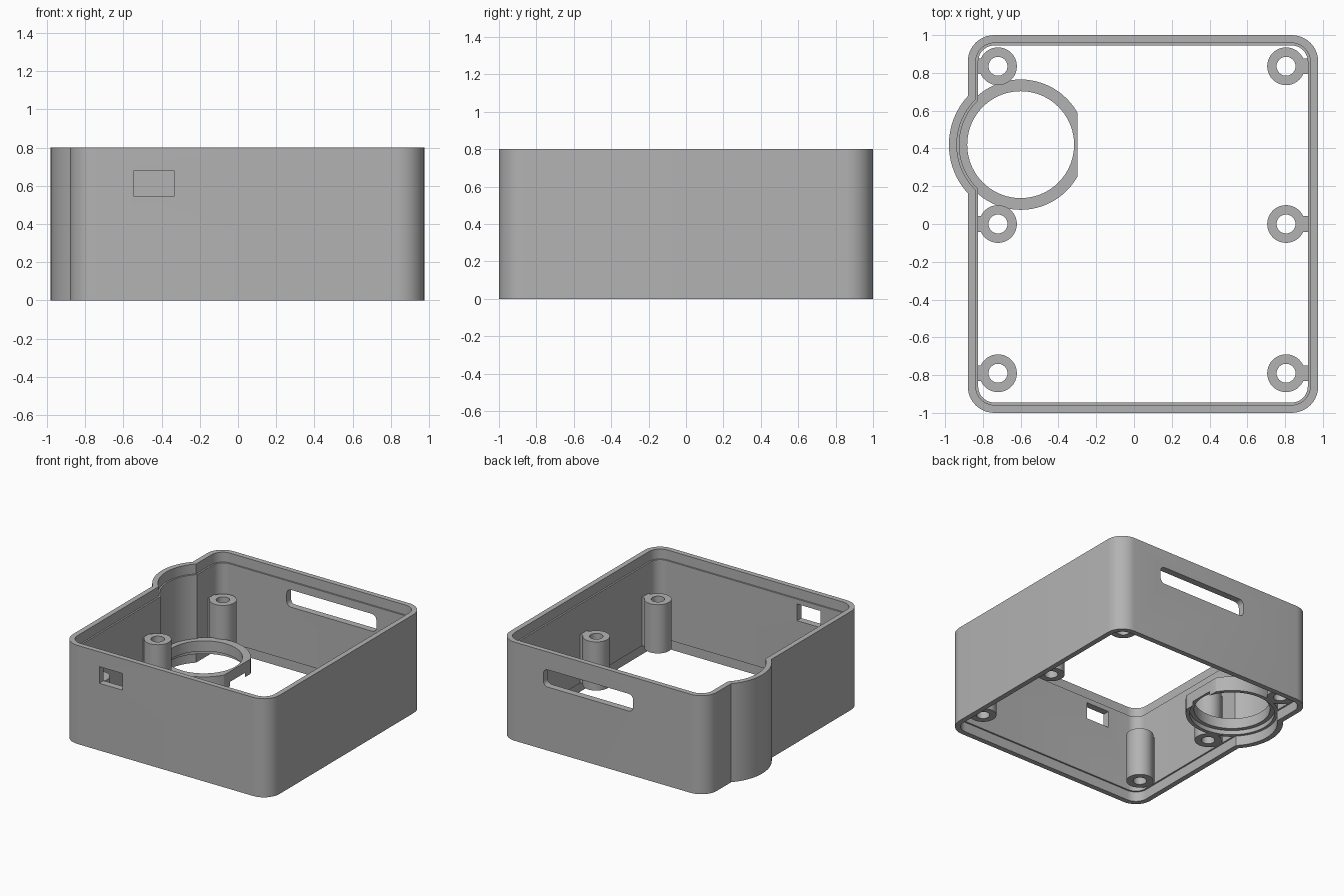
import bpy, bmesh
from math import sin, cos, pi, acos, asin

cube = bpy.data.objects.get("Cube")
if cube:
    bpy.data.objects.remove(cube, do_unlink=True)

# Single grey plastic
grey = bpy.data.materials.new("grey plastic")
grey.use_nodes = True
grey.diffuse_color = (0.45, 0.45, 0.45, 1)
grey.node_tree.nodes["Principled BSDF"].inputs["Base Color"].default_value = (0.45, 0.45, 0.45, 1)

LEFT, RIGHT, HALF_Y, HEIGHT = -0.88, 0.975, 1.0, 0.8
CORNER, LIP, WALL, STEP = 0.14, 0.042, 0.055, 0.08
BX, BY, BULGE = -0.6, 0.42, 0.38


def arc(cx, cy, r, a0, a1, n):
    return [(cx + r * cos(a0 + (a1 - a0) * i / n),
             cy + r * sin(a0 + (a1 - a0) * i / n)) for i in range(n + 1)]


def sweep(name, loops):
    """Join a closed series of equal rings of points into a solid band."""
    bm = bmesh.new()
    rings = [[bm.verts.new(p) for p in loop] for loop in loops]
    n = len(rings[0])
    for k, a in enumerate(rings):
        b = rings[(k + 1) % len(rings)]
        for i in range(n):
            j = (i + 1) % n
            bm.faces.new((a[i], a[j], b[j], b[i]))
    return finish(name, bm)


def finish(name, bm):
    bmesh.ops.recalc_face_normals(bm, faces=bm.faces[:])
    mesh = bpy.data.meshes.new(name)
    bm.to_mesh(mesh)
    bm.free()
    mesh.materials.append(grey)
    ob = bpy.data.objects.new(name, mesh)
    bpy.context.collection.objects.link(ob)
    return ob


def select(ob):
    bpy.ops.object.select_all(action='DESELECT')
    ob.select_set(True)
    bpy.context.view_layer.objects.active = ob


def smooth(ob):
    select(ob)
    bpy.ops.object.shade_smooth_by_angle(angle=pi / 6)


def box(name, x0, x1, y0, y1, z0, z1, round_y=0):
    """Box by its bounds, optionally with the edges along y rounded."""
    bm = bmesh.new()
    bmesh.ops.create_cube(bm, size=1)
    for v in bm.verts:
        v.co = ((x0 + x1) / 2 + v.co.x * (x1 - x0),
                (y0 + y1) / 2 + v.co.y * (y1 - y0),
                (z0 + z1) / 2 + v.co.z * (z1 - z0))
    if round_y:
        edges = [e for e in bm.edges
                 if abs(e.verts[0].co.y - e.verts[1].co.y) > (y1 - y0) / 2]
        bmesh.ops.bevel(bm, geom=edges, offset=round_y, segments=6,
                        profile=0.5, affect='EDGES')
    return finish(name, bm)


def cut(ob, cutter):
    cutter.hide_render = True
    select(ob)
    mod = ob.modifiers.new("cut", 'BOOLEAN')
    mod.operation, mod.solver, mod.object = 'DIFFERENCE', 'EXACT', cutter
    bpy.ops.object.modifier_apply(modifier=mod.name)
    bpy.data.objects.remove(cutter, do_unlink=True)


def lathe(name, cx, cy, profile, n):
    return sweep(name, [[(cx + r * cos(2 * pi * i / n), cy + r * sin(2 * pi * i / n), z)
                         for i in range(n)] for r, z in profile])


def outline(d, z):
    """Rounded rectangle with a round bulge on the -x side, inset by d."""
    r, b = CORNER - d, BULGE - d
    xl, xr, y = LEFT + CORNER, RIGHT - CORNER, HALF_Y - CORNER
    half = acos((BX - LEFT - d) / b)
    pts = arc(xr, -y, r, -pi / 2, 0, 10) + arc(xr, y, r, 0, pi / 2, 10)
    pts += arc(xl, y, r, pi / 2, pi, 10)
    pts += arc(BX, BY, b, pi - half, pi + half, 24)
    pts += arc(xl, -y, r, pi, 1.5 * pi, 10)
    return [(px, py, z) for px, py in pts]


# Outer wall with a stepped lip at both open ends
case = sweep("case_wall", [outline(d, z) for d, z in (
    (0, 0), (0, HEIGHT), (LIP, HEIGHT), (LIP, HEIGHT - STEP),
    (WALL, HEIGHT - STEP), (WALL, STEP), (LIP, STEP), (LIP, 0))])
cut(case, box("port_cutter", -0.545, -0.335, -1.1, -0.9, 0.545, 0.68))
cut(case, box("slot_cutter", -0.225, 0.58, 0.9, 1.1, 0.515, 0.655, 0.04))
smooth(case)

# Screw posts, each with a short neck to the wall
POST_TOP = 0.475
for side, px, wall_x in (("right", -0.72, LEFT + 0.05), ("left", 0.805, RIGHT - 0.05)):
    for place, py in (("front", -0.79), ("middle", 0.0), ("back", 0.835)):
        smooth(lathe(f"{place}_{side}_post", px, py,
                     ((0.05, STEP), (0.1, STEP), (0.1, POST_TOP), (0.05, POST_TOP)), 40))
        inner = px + (0.075 if wall_x > px else -0.075)
        box(f"{place}_{side}_post_neck", min(inner, wall_x), max(inner, wall_x),
            py - 0.042, py + 0.042, STEP + 0.001, POST_TOP - 0.001)

# Holder ring inside the bulge: counterbored below, trimmed flat on one side
ring = lathe("holder_ring", BX, BY, ((0.283, 0.2), (0.345, 0.2), (0.345, STEP),
                                     (0.315, STEP), (0.315, 0.115), (0.283, 0.115)), 72)
cut(ring, box("flat_cutter", -0.3, 0, 0, 0.9, 0, 0.4))
smooth(ring)
